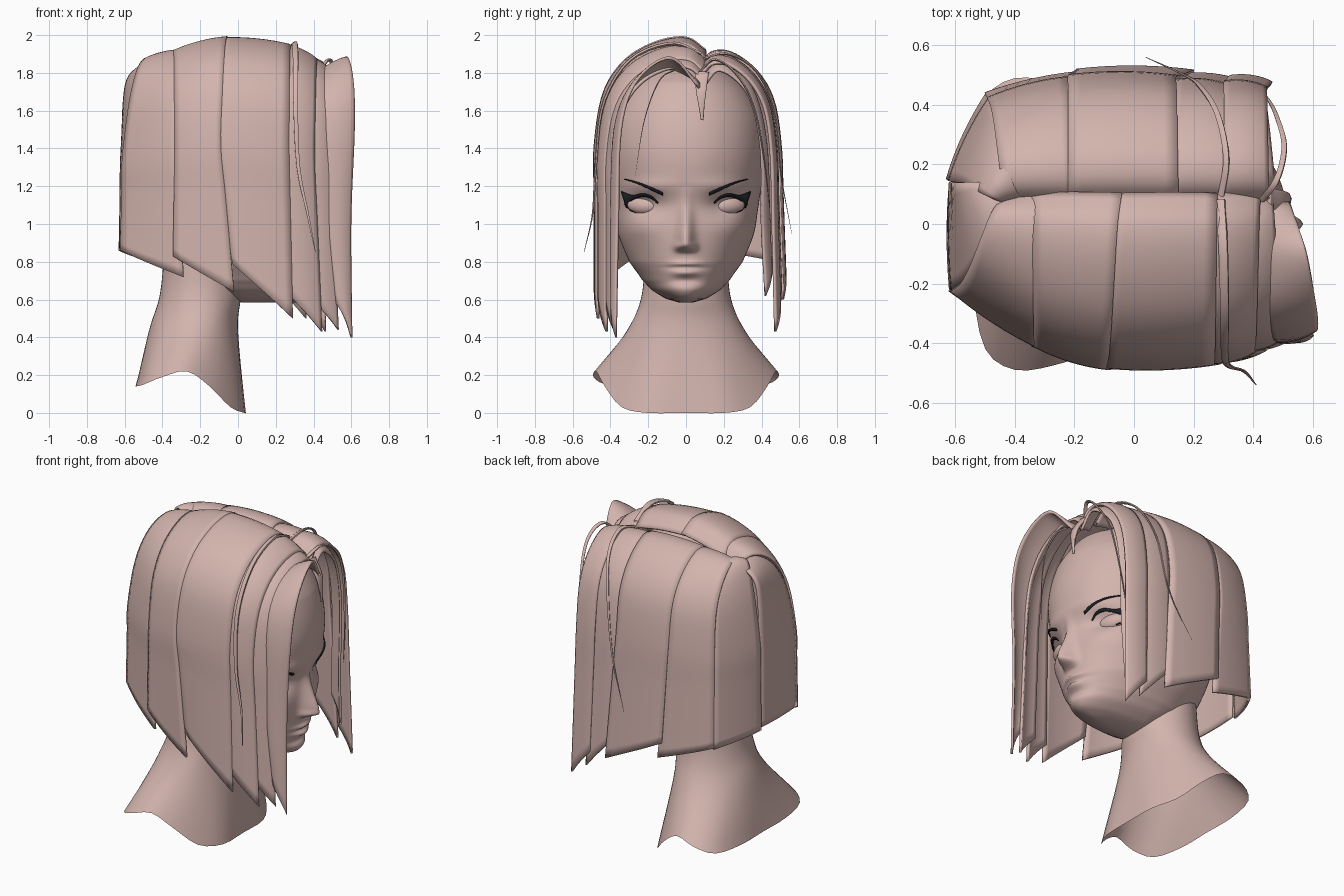
import bpy, math
from mathutils import Vector

if "Cube" in bpy.data.objects:
    bpy.data.objects.remove(bpy.data.objects["Cube"])

def material(name, col):
    m = bpy.data.materials.new(name)
    m.diffuse_color = (*col, 1)
    m.use_nodes = True
    m.node_tree.nodes["Principled BSDF"].inputs["Base Color"].default_value = m.diffuse_color
    return m

CLAY = material("rose_clay", (0.65, 0.455, 0.42))
INK = material("lash_black", (0.012, 0.014, 0.018))

def make(name, verts, faces, mat=CLAY, angle=40):
    me = bpy.data.meshes.new(name)
    me.from_pydata(verts, [], faces)
    me.materials.append(mat)
    ob = bpy.data.objects.new(name, me)
    bpy.context.collection.objects.link(ob)
    bpy.ops.object.select_all(action='DESELECT')
    ob.select_set(True)
    bpy.context.view_layer.objects.active = ob
    bpy.ops.object.shade_smooth_by_angle(angle=math.radians(angle))
    return ob

def grid_faces(rows, cols, closed=False):
    n = cols if closed else cols - 1
    return [(r*cols + c, r*cols + (c+1) % cols, (r+1)*cols + (c+1) % cols, (r+1)*cols + c)
            for r in range(rows-1) for c in range(n)]

def spline(pts, t):
    """Catmull-Rom point at t in 0..1 through pts"""
    pts = [Vector(p) for p in pts]
    f = t * (len(pts) - 1)
    i = min(int(f), len(pts) - 2)
    u = f - i
    b, c = pts[i], pts[i+1]
    a = pts[i-1] if i else b*2 - c
    d = pts[i+2] if i + 2 < len(pts) else c*2 - b
    return (b*2 + (c-a)*u + (a*2 - b*5 + c*4 - d)*u*u + (b*3 - a - c*3 + d)*u**3) / 2

def lookup(table, z):
    """smooth interpolation of (z, value) pairs"""
    if z <= table[0][0]: return table[0][1]
    for k in range(len(table) - 1):
        if z <= table[k+1][0]:
            u = (z - table[k][0]) / (table[k+1][0] - table[k][0])
            return spline([(v, 0, 0) for _, v in table], (k + u) / (len(table) - 1)).x
    return table[-1][1]

# ---- head: horizontal rings with sculpted face features ----
FRONT = [(.585, .30), (.61, .40), (.65, .44), (.70, .44), (.80, .46), (.95, .475), (1.1, .475),
         (1.22, .505), (1.4, .515), (1.6, .47), (1.75, .37), (1.84, .22), (1.89, .06)]
BACK = [(.585, .02), (.62, -.1), (.70, -.28), (.85, -.40), (1.1, -.49), (1.4, -.53), (1.6, -.49), (1.78, -.35), (1.89, .03)]
WIDTH = [(.585, .04), (.605, .11), (.65, .18), (.70, .23), (.8, .30), (.95, .36), (1.1, .385), (1.35, .42),
         (1.55, .405), (1.7, .33), (1.82, .2), (1.89, .01)]
NOSE = [(.845, 0), (.862, .04), (.88, .09), (.905, .095), (1.0, .055), (1.1, .02), (1.2, .0)]

def bump(y, z, cy, cz, sy, sz):
    return math.exp(-((y-cy)/sy)**2 - ((z-cz)/sz)**2)

def features(y, z):
    a = abs(y)
    d = lookup(NOSE, z) * math.exp(-(y / (.042 - .04*max(0, min(.25, z-.9))))**2)
    d += .02 * bump(a, z, .042, .878, .018, .022)
    d += .02 * bump(y, z, 0, .79, .075, .014) + .024 * bump(y, z, 0, .742, .065, .018)
    d -= .012 * bump(y, z, 0, .769, .1, .007)
    d -= .012 * bump(y, z, 0, .70, .08, .02)
    d -= .04 * bump(a, z, .2, 1.1, .09, .055)
    d += .012 * bump(a, z, .2, 1.2, .12, .04) + .015 * bump(a, z, .26, .98, .1, .07)
    return d

def face_x(y, z):
    w, xf = lookup(WIDTH, z), lookup(FRONT, z)
    return .03 + (xf - .03) * max(0, 1 - abs(y/w)**2.1)**(1/2.1) + features(y, z)

rows, cols, verts = 140, 176, []
for r in range(rows):
    z = .585 + 1.305 * r / (rows-1)
    w, xb = lookup(WIDTH, z), lookup(BACK, z)
    for c in range(cols):
        th = 2*math.pi*c/cols
        s, co = math.sin(th), math.cos(th)
        y = w * math.copysign(abs(s)**(2/2.1), s)
        if co >= 0:
            x = .03 + (lookup(FRONT, z)-.03)*abs(co)**(2/2.1) + features(y, z)*min(1, co*2.5)
        else:
            x = .03 + (xb - .03)*abs(co)**(2/2.1)
        verts.append((x, y, z))
make("head", verts, grid_faces(rows, cols, True) + [tuple(range(cols))[::-1],
     tuple(range((rows-1)*cols, rows*cols))], angle=80)

# ---- neck: ellipses blended down into the cut shoulder rim ----
RIM = [(.04, 0, 0), (.035, .2, 0), (-.04, .34, .03), (-.15, .43, .14), (-.27, .475, .22),
       (-.40, .49, .19), (-.50, .42, .15), (-.54, .22, .14), (-.54, 0, .14)]
levels = [(.85, -.19, .20, .22), (.62, -.2, .215, .235), (.44, -.235, .235, .31)]
neck, nc, nr = [], 48, 20
for r in range(nr):
    for c in range(nc):
        k = c if c <= nc//2 else nc - c
        side = 1 if c <= nc//2 else -1
        t = k / (nc//2)
        th = math.pi * t
        rim = spline(RIM, t)
        col = [(cx + rx*math.cos(th), ry*math.sin(th), z) for z, cx, rx, ry in levels]
        p = spline(col + [rim], r/(nr-1))
        neck.append((p.x, p.y*side, p.z))
make("neck", neck, grid_faces(nr, nc, True)[::-1], angle=60)

# ---- eyes, lash lines and brows ----
def plate(name, low, high, lift):
    n, v = 16, []
    for i in range(n):
        for edge in (low, high):
            p = spline([(y, z, 0) for y, z in edge], i/(n-1))
            v.append((face_x(p.x, p.y) + lift, p.x, p.y))
    ob = make(name, v, grid_faces(n, 2), INK)
    m = ob.modifiers.new("thin", 'SOLIDIFY')
    m.thickness, m.offset = .006, 0

for s, tag in ((-1, "right"), (1, "left")):
    bpy.ops.mesh.primitive_uv_sphere_add(segments=32, ring_count=20,
        location=(face_x(.23, 1.098) - .012, s*.23, 1.098), rotation=(s*.08, 0, s*.42))
    eye = bpy.context.object
    eye.name = tag + "_eye"
    eye.scale = (.042, .086, .048)
    eye.data.materials.append(CLAY)
    bpy.ops.object.shade_smooth()
    f = lambda pts: [(s*y, z) for y, z in pts]
    plate(tag + "_upper_lash", f([(.15, 1.108), (.18, 1.134), (.23, 1.145), (.285, 1.125), (.315, 1.085)]),
          f([(.148, 1.114), (.18, 1.145), (.23, 1.161), (.285, 1.152), (.342, 1.172)]), .02)
    plate(tag + "_lower_lash", f([(.27, 1.058), (.30, 1.075), (.325, 1.105)]),
          f([(.27, 1.062), (.298, 1.083), (.315, 1.115)]), .018)
    plate(tag + "_brow", f([(.122, 1.152), (.19, 1.183), (.26, 1.214), (.325, 1.236)]),
          f([(.124, 1.166), (.19, 1.196), (.26, 1.223), (.325, 1.239)]), .008)

# ---- hair: overlapping panels hung between two edge rails ----
def panel(name, a, b, bulge=.02, lift=0.0):
    n, m, v = 36, 9, []
    for i in range(n):
        p, q = spline(a, i/(n-1)), spline(b, i/(n-1))
        for j in range(m):
            u = j/(m-1)
            x = p.lerp(q, u)
            out = Vector((x.x*.6, x.y, max(0, x.z-1.45))).normalized()
            v.append(x + out*(bulge*4*u*(1-u) + lift))
    ob = make(name, v, grid_faces(n, m), angle=50)
    sol = ob.modifiers.new("thickness", 'SOLIDIFY')
    sol.thickness, sol.offset = .014, 0

RIGHT = [(.10, 1.915), (.0, 1.98), (-.16, 1.955), (-.32, 1.86), (-.43, 1.69), (-.475, 1.42)]
LEFT = [(.07, 1.83), (.14, 1.895), (.24, 1.885), (.36, 1.79), (.44, 1.64), (.475, 1.4)]

def rail(prof, flare, root, side, tip, y_out, drop, z_end):
    """edge path: root at the parting, over the crown, down to the tip"""
    y0, y1 = prof[0][0], prof[-1][0]
    pts = []
    for k, (y, z) in enumerate(prof):
        t = (k/5)**.8
        g = (y - y0)/(y1 - y0)
        pts.append((root + (side-root)*t, y0 + (y_out - y0)*g, z - drop*(1 - .4*k/5)))
    z5 = pts[-1][2]
    for t in (.33, .67, 1):
        pts.append((side + (tip-side)*t, y_out*(1 + flare*t), z5 + (z_end-z5)*t))
    return pts

R = lambda *a: rail(RIGHT, 0.0, *a)
L = lambda *a: rail(LEFT, .05, *a)
hair = [
    ("right_back_corner_hair", R(-.42, -.61, -.62, -.22, .12, .86), R(-.28, -.32, -.29, -.41, .07, .72)),
    ("right_rear_hair", R(-.34, -.33, -.34, -.40, .08, .83), R(-.04, -.09, -.02, -.475, .0, .64)),
    ("right_middle_hair", R(-.06, -.11, -.03, -.475, .0, .79), R(.28, .27, .29, -.465, .04, .50)),
    ("right_fore_hair", R(.26, .26, .27, -.455, .05, .62), R(.42, .40, .44, -.415, .13, .43)),
    ("right_temple_hair", R(.36, .36, .39, -.42, .12, .60), R(.46, .49, .53, -.38, .17, .44)),
    ("left_back_corner_hair", L(-.40, -.61, -.62, .14, .04, .86), L(-.36, -.48, -.49, .41, .03, .81)),
    ("left_rear_hair", L(-.42, -.49, -.50, .415, .03, .82), L(-.2, -.22, -.16, .485, .0, .70)),
    ("left_middle_hair", L(-.22, -.22, -.19, .485, .0, .80), L(.15, .14, .20, .482, .0, .60)),
    ("left_fore_hair", L(.13, .14, .16, .475, .01, .72), L(.36, .32, .36, .455, .03, .50)),
    ("left_temple_hair", L(.30, .30, .32, .465, .02, .60), L(.45, .44, .46, .445, .06, .43)),
]
for i, (name, a, b) in enumerate(hair):
    panel(name, a, b, .012, .006*(i % 2))

# back panel between the two rear corners
panel("back_hair", R(-.38, -.605, -.615, -.22, .14, .87),
      [(-.36, .12, 1.80), (-.44, .13, 1.83), (-.53, .14, 1.82), (-.585, .14, 1.76), (-.605, .14, 1.62),
       (-.61, .14, 1.4), (-.615, .14, 1.22), (-.615, .14, 1.04), (-.615, .14, .87)], .008)

# flared front lock on the right and framing lock on the left
panel("right_front_lock",
      [(.43, .06, 1.76), (.45, -.10, 1.82), (.44, -.28, 1.72), (.46, -.375, 1.5), (.48, -.395, 1.0), (.52, -.39, .58)],
      [(.52, .07, 1.72), (.575, -.08, 1.88), (.61, -.26, 1.76), (.615, -.345, 1.5), (.595, -.36, 1.0), (.60, -.37, .40)], .014)
panel("left_front_lock",
      [(.40, .07, 1.75), (.38, .18, 1.85), (.36, .34, 1.73), (.36, .42, 1.45), (.35, .44, 1.0), (.34, .45, .78)],
      [(.47, .09, 1.72), (.465, .18, 1.81), (.45, .33, 1.68), (.44, .395, 1.4), (.43, .40, 1.0), (.42, .42, .62)], .012)
panel("parting_wisp", [(.45, .05, 1.80), (.51, .055, 1.70), (.52, .085, 1.55)],
      [(.45, .12, 1.80), (.51, .105, 1.70), (.52, .085, 1.55)], .004)

# loose strands: tapered tubes
def strand(name, pts, r):
    n, k, v = 28, 6, []
    P = [spline(pts, i/(n-1)) for i in range(n)]
    for i, p in enumerate(P):
        d = (P[min(i+1, n-1)] - P[max(i-1, 0)]).normalized()
        e = d.cross(Vector((.9, .1, .3))).normalized()
        g = d.cross(e)
        w = r * (1 - .9*(i/(n-1))**2)
        v += [p + (e*math.cos(2*math.pi*j/k)*.6 + g*math.sin(2*math.pi*j/k))*w for j in range(k)]
    make(name, v, grid_faces(n, k, True), angle=60)

strand("right_loose_strand", [(.29, .08, 1.90), (.30, -.08, 1.955), (.305, -.30, 1.865), (.305, -.44, 1.63),
       (.32, -.478, 1.3), (.37, -.495, 1.05), (.41, -.54, .85)], .018)
strand("left_loose_strand", [(.29, .08, 1.87), (.31, .22, 1.90), (.28, .37, 1.81), (.22, .465, 1.6),
       (.16, .505, 1.25), (.04, .56, .95)], .012)
strand("looped_strand", [(.42, .07, 1.80), (.48, .15, 1.87), (.505, .26, 1.80), (.48, .36, 1.62),
       (.45, .42, 1.3), (.42, .45, 1.0)], .012)
strand("brow_strand", [(.44, -.05, 1.82), (.50, -.14, 1.76), (.50, -.22, 1.55), (.46, -.27, 1.25)], .006)
